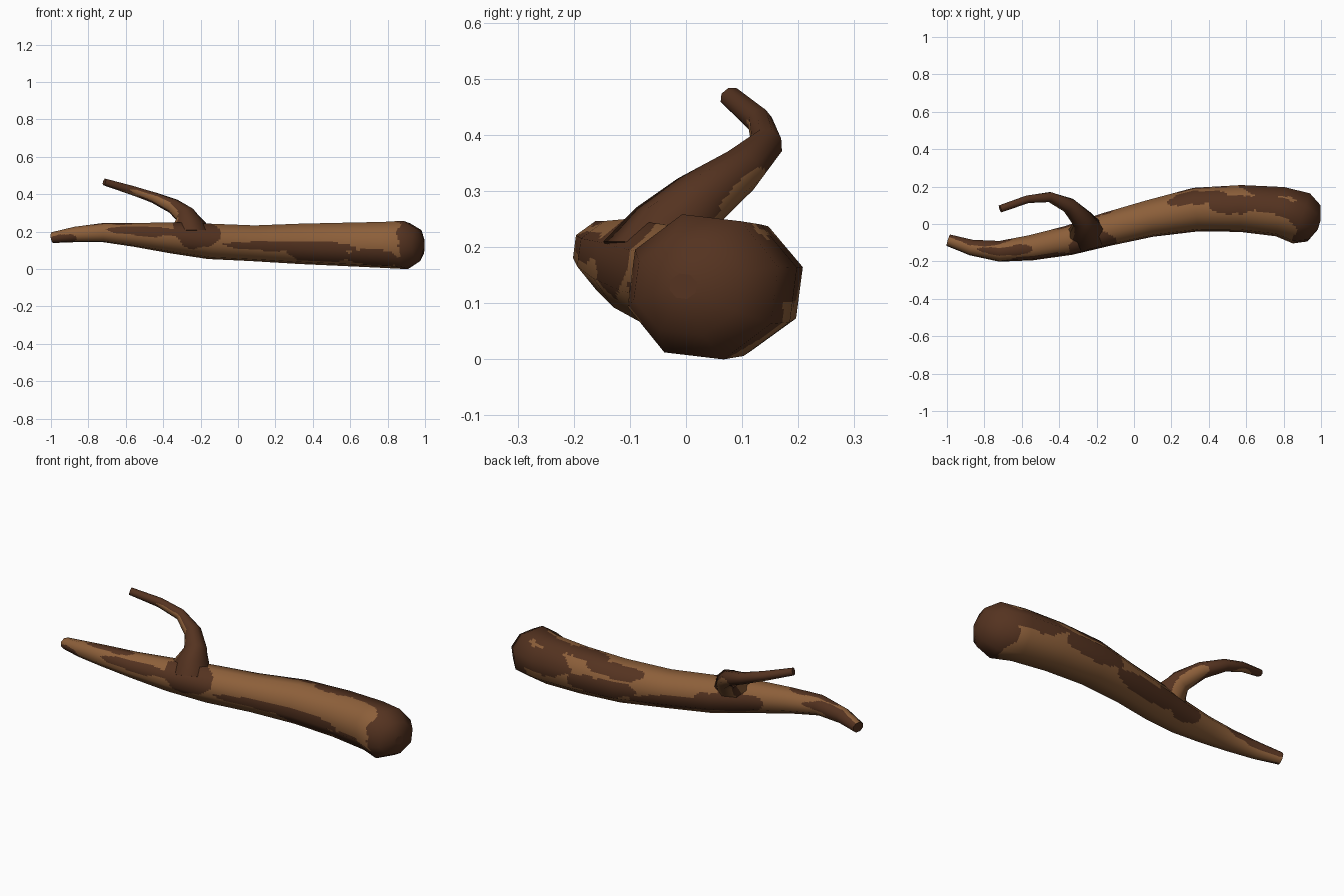
import bpy, math
from mathutils import Vector, noise

if "Cube" in bpy.data.objects:
    bpy.data.objects.remove(bpy.data.objects["Cube"])

SIDES, SUB, STEP = 8, 8, 0.012


def material(name, rgb):
    m = bpy.data.materials.new(name)
    m.diffuse_color = (*rgb, 1)
    m.use_nodes = True
    m.node_tree.nodes["Principled BSDF"].inputs["Base Color"].default_value = m.diffuse_color
    return m


MATS = [material("light_bark", (0.265, 0.115, 0.042)),
        material("dark_bark", (0.090, 0.033, 0.0145))]


def in_patches(x, ang, co, patches):
    """True inside any ragged ellipse (x, angle, half length, half angle)."""
    wob = 0.32 * noise.noise(co * 8) + 0.12 * noise.noise(co * 20)
    for px, pa, rx, ra in patches:
        da = (ang - pa + 180) % 360 - 180
        if math.hypot((x - px) / rx, da / ra) + wob < 1:
            return True
    return False


def limb(name, rings, patches, inside, outside, roll=0):
    """Eight-sided smooth tube. Ring: x, y, z, half width, half height, normal tilt."""
    centres = [Vector(r[:3]) for r in rings]
    low = []
    for i, r in enumerate(rings):
        t = (centres[min(i + 1, len(rings) - 1)] - centres[max(i - 1, 0)]).normalized()
        side = Vector((0, 0, 1)).cross(t).normalized()
        up = t.cross(side)
        row = []
        for j in range(SIDES):
            a = math.tau * (j + 0.5) / SIDES + math.radians(roll)
            k = 1.065
            off = side * math.cos(a) * r[3] * k + up * math.sin(a) * r[4] * k
            row.append((centres[i] + off, (off.normalized() + t * r[5]).normalized()))
        low.append(row)

    # subdivide flat sides so the bark patches can follow face edges
    fine = []
    for i in range(len(low) - 1):
        n = max(2, round((centres[i + 1] - centres[i]).length / STEP))
        last = i == len(low) - 2
        for s in range(n + (1 if last else 0)):
            f = s / n
            row = []
            for j in range(SIDES):
                j2 = (j + 1) % SIDES
                for q in range(SUB):
                    g = q / SUB
                    row.append(tuple(low[i][j][c].lerp(low[i][j2][c], g).lerp(
                        low[i + 1][j][c].lerp(low[i + 1][j2][c], g), f) for c in (0, 1)))
            fine.append(row)
    m = SIDES * SUB
    verts = [p[0] for row in fine for p in row]
    normals = [p[1].normalized() for row in fine for p in row]
    faces, mats = [], []
    for i in range(len(fine) - 1):
        for j in range(m):
            f = (i * m + j, i * m + (j + 1) % m, (i + 1) * m + (j + 1) % m, (i + 1) * m + j)
            co = sum((verts[v] for v in f), Vector()) / 4
            ang = 360 * ((j + 0.5) / m + 0.5 / SIDES) + roll
            faces.append(f)
            mats.append(inside if in_patches(co.x, ang, co, patches) else outside)
    # flat end caps
    for row, flip in ((fine[0], True), (fine[-1], False)):
        base = len(verts)
        pts = [p[0] for p in row]
        nrm = (pts[m // 4] - pts[0]).cross(pts[m // 2] - pts[0]).normalized()
        verts += pts
        normals += [-nrm if flip else nrm] * m
        idx = list(range(base, base + m))
        faces.append(idx[::-1] if flip else idx)
        mats.append(1)
    me = bpy.data.meshes.new(name)
    me.from_pydata(verts, [], faces)
    for mat in MATS:
        me.materials.append(mat)
    me.polygons.foreach_set("material_index", mats)
    me.polygons.foreach_set("use_smooth", [True] * len(faces))
    me.update()
    me.normals_split_custom_set_from_vertices(normals)
    ob = bpy.data.objects.new(name, me)
    bpy.context.collection.objects.link(ob)
    return ob


# main log, thin end to thick rounded end
log_rings = [
    (-0.992, -0.087, 0.168, 0.031, 0.028, 0),
    (-0.87, -0.126, 0.185, 0.041, 0.040, 0),
    (-0.72, -0.146, 0.195, 0.054, 0.050, 0),
    (-0.55, -0.127, 0.183, 0.066, 0.062, 0),
    (-0.35, -0.088, 0.167, 0.077, 0.081, 0),
    (-0.15, -0.030, 0.148, 0.087, 0.092, 0),
    (0.08, 0.028, 0.138, 0.096, 0.093, 0),
    (0.33, 0.077, 0.135, 0.114, 0.105, 0),
    (0.57, 0.083, 0.132, 0.122, 0.113, 0),
    (0.78, 0.066, 0.129, 0.130, 0.120, 0),
    (0.895, 0.030, 0.129, 0.138, 0.126, 0.4),
    (0.963, 0.003, 0.130, 0.100, 0.085, 1.2),
    (0.990, -0.005, 0.130, 0.025, 0.022, 6),
]
# dark patches: angle 0 back, 90 top, 180 front, 270 underneath
log_patches = [
    (1.03, 0, 0.17, 9999),                                              # thick end
    (0.28, 188, 0.38, 15), (0.42, 208, 0.17, 28), (0.72, 215, 0.14, 28),  # front
    (-0.48, 158, 0.26, 24), (-0.24, 150, 0.13, 65),
    (0.33, 52, 0.16, 24), (0.53, 80, 0.13, 26), (0.77, 75, 0.15, 24),   # top
    (0.80, 20, 0.22, 34), (0.38, 355, 0.22, 28), (0.02, 335, 0.26, 26),  # back
    (-0.27, 350, 0.16, 40),
    (-0.87, 25, 0.20, 45), (-0.68, 95, 0.14, 28), (-0.95, 215, 0.08, 50),  # thin end
]
limb("log", log_rings, log_patches, 1, 0, -7)

# forked side branch, mostly dark with light streaks
branch_rings = [
    (-0.25, -0.060, 0.170, 0.125, 0.085, 0),
    (-0.262, -0.030, 0.230, 0.090, 0.066, 0),
    (-0.275, 0.022, 0.282, 0.058, 0.050, 0),
    (-0.345, 0.097, 0.336, 0.042, 0.038, 0),
    (-0.45, 0.144, 0.382, 0.027, 0.029, 0),
    (-0.57, 0.132, 0.422, 0.021, 0.024, 0),
    (-0.715, 0.081, 0.466, 0.020, 0.018, 0),
]
branch_patches = [(-0.40, 355, 0.15, 42), (-0.29, 228, 0.075, 58), (-0.58, 270, 0.08, 50)]
limb("side_branch", branch_rings, branch_patches, 0, 1)
